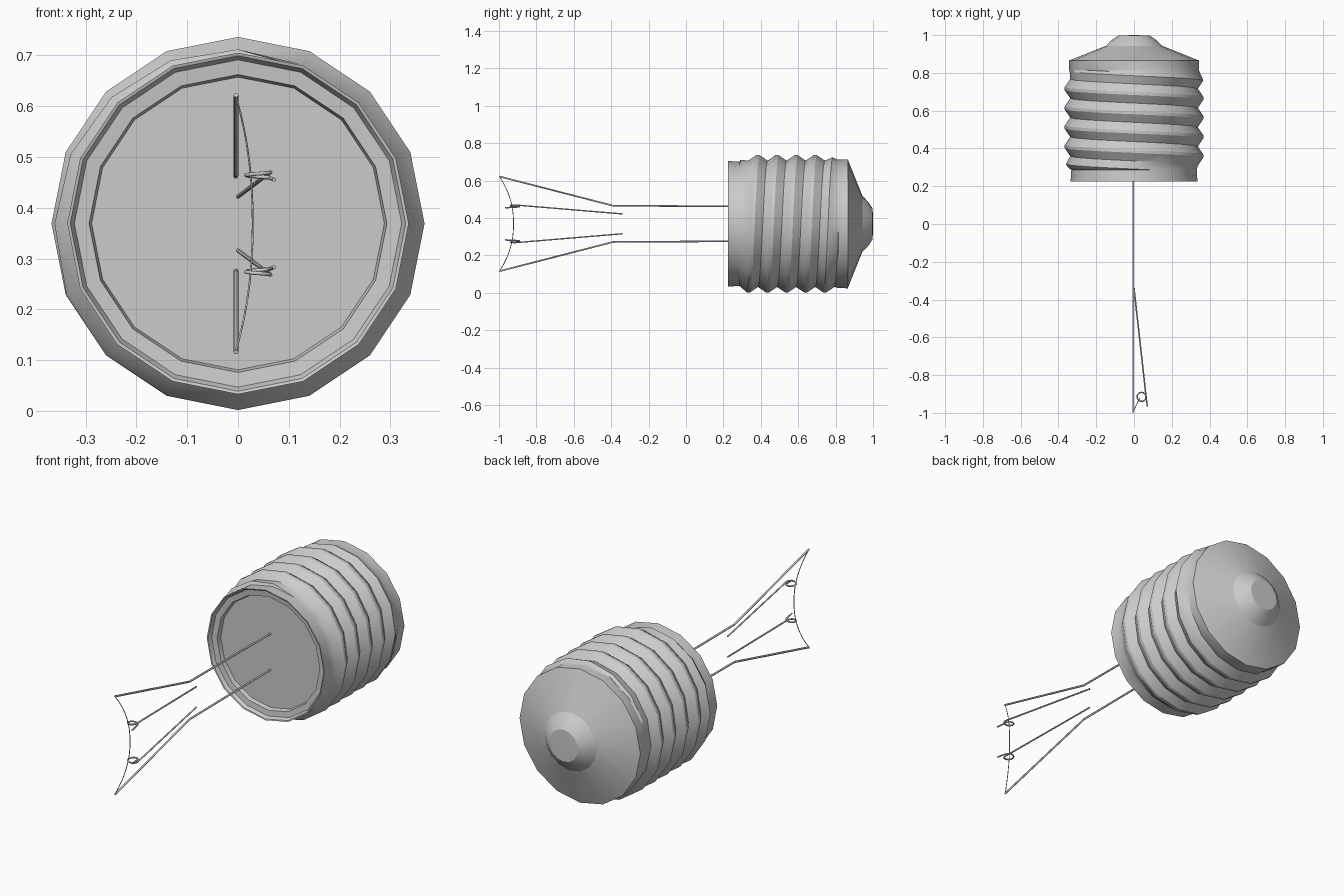
import bpy, bmesh, math

if "Cube" in bpy.data.objects:
    bpy.data.objects.remove(bpy.data.objects["Cube"])

CZ = 0.369          # height of the bulb axis
SIDES = 16
PITCH = 0.102


def ring_point(r, y, a):
    return (r * math.sin(a), y, CZ + r * math.cos(a))


def finish(bm, name):
    bmesh.ops.remove_doubles(bm, verts=bm.verts, dist=0.0005)
    bmesh.ops.recalc_face_normals(bm, faces=bm.faces)
    me = bpy.data.meshes.new(name)
    bm.to_mesh(me)
    bm.free()
    ob = bpy.data.objects.new(name, me)
    bpy.context.collection.objects.link(ob)
    bpy.context.view_layer.objects.active = ob
    ob.select_set(True)
    bpy.ops.object.shade_smooth_by_angle(angle=math.radians(32))
    ob.select_set(False)
    return ob


def add_grid(bm, grid):
    rows = [[bm.verts.new(p) for p in row] for row in grid]
    for a, b in zip(rows, rows[1:]):
        for j in range(len(a) - 1):
            bm.faces.new((a[j], a[j + 1], b[j + 1], b[j]))
    return rows


def lathe_grid(profile):
    return [[ring_point(r, y, 2 * math.pi * j / SIDES) for j in range(SIDES + 1)]
            for r, y in profile]


# Screw shell: helical thread that runs out at both ends
Y0, Y1, R0, R1 = 0.285, 0.815, 0.332, 0.343
thread = []
for turn in range(-3, 6):
    for frac, crest in ((-0.5, 0), (-0.08, 1), (0.08, 1)):
        row = []
        for j in range(SIDES + 1):
            y = 0.487 + PITCH * (turn + frac - j / SIDES)
            if y <= Y0:
                y, r = Y0, R0
            elif y >= Y1:
                y, r = Y1, R1
            else:
                fade = min(1, (y - Y0) / 0.04, (Y1 - y) / 0.05)
                r = 0.338 + 0.029 * crest * fade
            row.append(ring_point(r, y, 2 * math.pi * j / SIDES))
        thread.append(row)

bm = bmesh.new()
add_grid(bm, thread)
# Front collar with recessed ledge and inner disc
add_grid(bm, lathe_grid([(0.0, 0.27), (0.288, 0.27), (0.293, 0.248), (0.322, 0.245),
                         (0.330, 0.227), (0.336, 0.225), (R0, Y0)]))
# Rear shoulder
add_grid(bm, lathe_grid([(R1, Y1), (0.345, 0.865)]))
bmesh.ops.remove_doubles(bm, verts=bm.verts, dist=0.0005)
bmesh.ops.dissolve_degenerate(bm, edges=bm.edges, dist=0.0005)
finish(bm, "screw_base")

# Insulator cone and end contact
bm = bmesh.new()
add_grid(bm, lathe_grid([(0.345, 0.865), (0.15, 0.943)]))
finish(bm, "insulator_cone")
bm = bmesh.new()
add_grid(bm, lathe_grid([(0.15, 0.943), (0.118, 0.974), (0.082, 0.998), (0.0, 1.0)]))
finish(bm, "end_contact")


# Wires
def wire(name, pts, radius):
    cu = bpy.data.curves.new(name, 'CURVE')
    cu.dimensions = '3D'
    cu.bevel_depth = radius
    cu.bevel_resolution = 1
    cu.use_fill_caps = True
    sp = cu.splines.new('POLY')
    sp.points.add(len(pts) - 1)
    for p, co in zip(sp.points, pts):
        p.co = (*co, 1)
    ob = bpy.data.objects.new(name, cu)
    bpy.context.collection.objects.link(ob)


for side, s in (("upper", 1), ("lower", -1)):
    # Lead wire with bent outer arm
    wire(side + "_lead_wire",
         [(-0.004, 0.28, CZ + s * 0.093), (-0.004, -0.39, CZ + s * 0.097),
          (-0.004, -0.997, CZ + s * 0.253)], 0.005)
    # Support wire curled into an eye around the filament
    pts = [(0.0, -0.34, CZ + s * 0.053)]
    for i in range(13):
        a = 2 * math.pi * i / 12
        pts.append((0.04 + 0.024 * math.cos(a), -0.915 - 0.024 * math.sin(a),
                    CZ + s * (0.101 - 0.012 * i / 12)))
    pts.append((0.071, -0.966, CZ + s * 0.086))
    wire(side + "_support_wire", pts, 0.004)

# Filament bowed between the lead tips
arc = []
for i in range(17):
    t = -1 + i / 8
    bow = 1 - abs(t) ** 2.2
    arc.append((-0.004 + 0.033 * bow, -0.995 + 0.073 * bow, CZ + 0.25 * t))
wire("filament", arc, 0.002)
